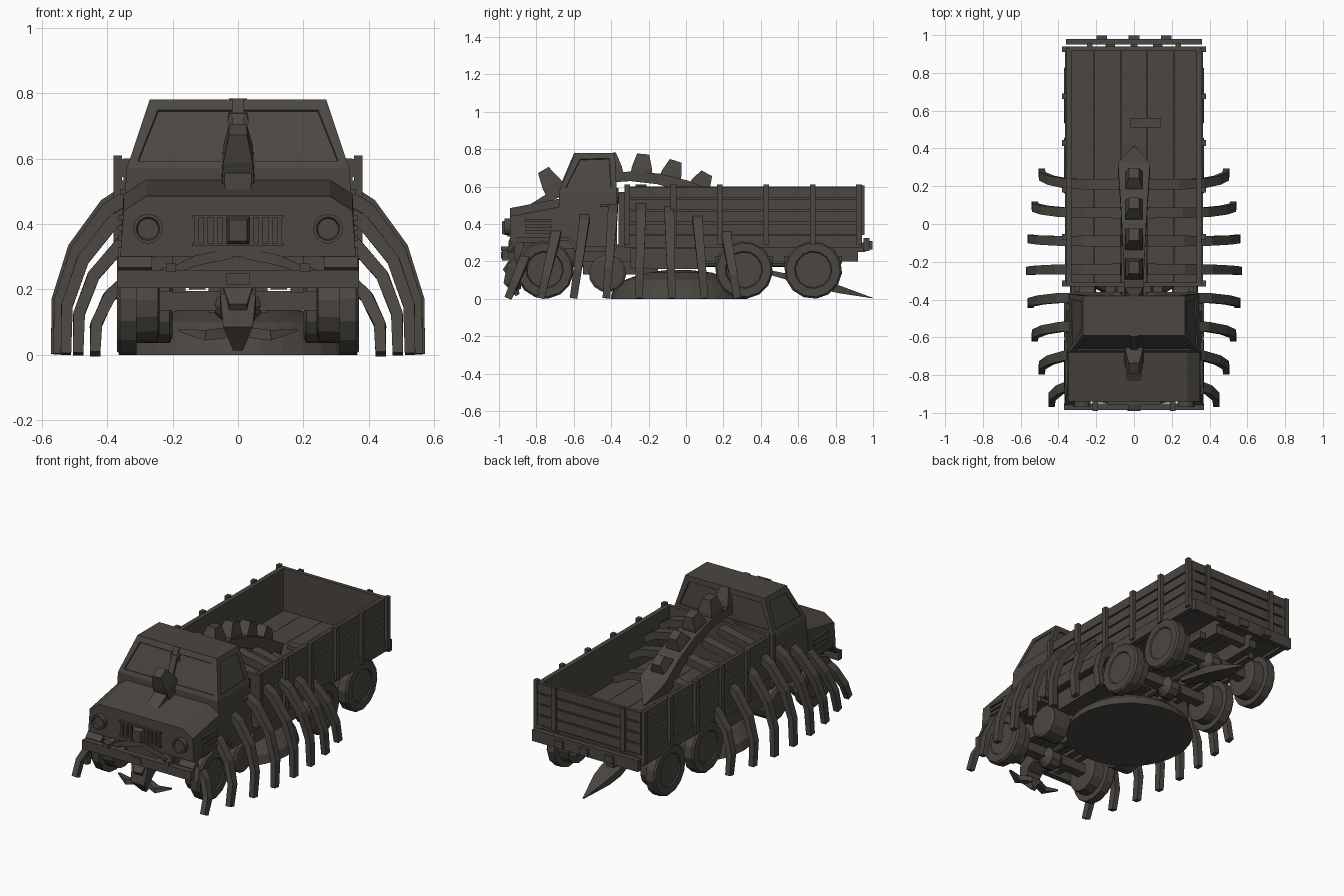
import bpy, bmesh, math
from mathutils import Vector

default_cube = bpy.data.objects.get("Cube")
if default_cube:
    bpy.data.objects.remove(default_cube)

BROWN = (.07, .062, .053, 1)
material = bpy.data.materials.new("dark weathered brown")
material.use_nodes = True
material.diffuse_color = BROWN
shader = material.node_tree.nodes["Principled BSDF"]
shader.inputs["Base Color"].default_value = BROWN
shader.inputs["Roughness"].default_value = .9

# Main dimensions shared by several parts
SIDES = ((1, "left"), (-1, "right"))
ACROSS, ALONG = Vector((1, 0, 0)), Vector((0, 1, 0))
HALF_WIDTH = .36
BED_FRONT, BED_BACK, BED_FLOOR, BED_RIM = -.33, .94, .34, .6
CAB_FRONT, CAB_BACK, CAB_SILL, CAB_WAIST, CAB_ROOF = -.68, -.37, .27, .57, .78
NOSE = -.94
TYRE = .155
AXLES = {"front": -.755, "middle": .31, "rear": .68}


def loft(name, rings, recess=None):
    """Skin a list of equal rings and close both ends."""
    bm = bmesh.new()
    verts = [[bm.verts.new(p) for p in ring] for ring in rings]
    count = len(verts[0])
    for low, high in zip(verts, verts[1:]):
        for i in range(count):
            j = (i + 1) % count
            bm.faces.new((low[i], low[j], high[j], high[i]))
    bm.faces.new(verts[0])
    bm.faces.new(verts[-1])
    bmesh.ops.recalc_face_normals(bm, faces=bm.faces)
    if recess:
        panes = [f for f in bm.faces if recess(f)]
        bmesh.ops.inset_individual(bm, faces=panes, thickness=.042)
        bmesh.ops.inset_individual(bm, faces=panes, thickness=.003, depth=-.007)
    mesh = bpy.data.meshes.new(name)
    bm.to_mesh(mesh)
    bm.free()
    mesh.materials.append(material)
    part = bpy.data.objects.new(name, mesh)
    bpy.context.collection.objects.link(part)


def rect(half, y_front, y_back, z):
    return [(-half, y_front, z), (half, y_front, z), (half, y_back, z), (-half, y_back, z)]


def box(name, x_min, x_max, y_min, y_max, bottom, top):
    loft(name, [[(x_min, y_min, z), (x_max, y_min, z), (x_max, y_max, z), (x_min, y_max, z)]
                for z in (bottom, top)])


def middle(name, half, *extent):
    box(name, -half, half, *extent)


def pair(name, inner, outer, *extent):
    for s, side in SIDES:
        box(f"{name}_{side}", s * inner, s * outer, *extent)


def lathe(name, centre, axis, profile, sides=14):
    """Turn a profile of (offset, radius) around an axis."""
    axis = Vector(axis)
    u = axis.orthogonal().normalized()
    v = axis.cross(u)
    rings = []
    for offset, radius in profile:
        angles = [math.tau * i / sides for i in range(sides)]
        rings.append([Vector(centre) + axis * offset
                      + (u * math.cos(a) + v * math.sin(a)) * radius for a in angles])
    loft(name, rings)


def sweep(name, path, widths, across, flatness=.8):
    """Carry a rectangular section along a path, with one half width per point."""
    path = [Vector(p) for p in path]
    rings = []
    for i, (p, width) in enumerate(zip(path, widths)):
        tangent = (path[min(i + 1, len(path) - 1)] - path[max(i - 1, 0)]).normalized()
        b = (across - tangent * across.dot(tangent)).normalized() * width
        n = tangent.cross(b) * flatness
        rings.append([p + b + n, p - b + n, p - b - n, p + b - n])
    loft(name, rings)


# Chassis, axles and running gear
pair("chassis_rail", .1, .15, -.92, .92, .2, .29)
for i in range(5):
    y = -.65 + i * .37
    middle(f"cross_member_{i}", .12, y, y + .05, .23, .28)
lathe("drive_shaft", (0, 0, .19), ALONG, [(-.7, .02), (.7, .02)], 8)
middle("gearbox", .09, -.55, -.15, .13, .29)
tyre_profile = [(-.06, .09), (-.055, .115), (.01, .12), (.01, TYRE), (.06, TYRE), (.07, .145),
                (.07, .1), (.063, .095)]
for label, y in AXLES.items():
    centre = Vector((0, y, TYRE))
    middle(f"{label}_axle", .28, y - .03, y + .03, .135, .195)
    lathe(f"{label}_differential", centre, ACROSS,
          [(-.07, .03), (-.03, .065), (.03, .065), (.07, .03)], 10)
    pair(f"{label}_leaf_spring", .16, .2, y - TYRE, y + TYRE, .19, .23)
    for s, side in SIDES:
        lathe(f"{label}_wheel_{side}", centre + ACROSS * s * .3, ACROSS * s, tyre_profile)
for s, side in SIDES:
    lathe(f"round_tank_{side}", (s * .27, -.42, .135), ACROSS * s,
          [(-.07, .08), (-.06, .1), (.06, .1), (.07, .085)])
pair("tool_box", .18, .32, -.3, .1, .16, CAB_SILL)

# Cab with recessed windows
loft("cab", [rect(HALF_WIDTH, CAB_FRONT, CAB_BACK, CAB_SILL),
             rect(.34, CAB_FRONT, CAB_BACK, CAB_WAIST),
             rect(.27, -.59, -.38, CAB_ROOF)],
     lambda f: f.calc_center_median().z > CAB_WAIST and abs(f.normal.z) < .8)
sweep("windshield_post", [(0, CAB_FRONT, CAB_WAIST), (0, -.59, CAB_ROOF)], (.018, .018), ACROSS, .4)
pair("cab_step", .28, .37, -.6, -.4, .25, .28)
pair("door_handle", .34, HALF_WIDTH, -.46, -.42, .49, .505)
pair("exhaust_pipe", .285, .315, -.36, BED_FRONT, .28, CAB_WAIST)


# Hood, fenders and nose
def hood_section(y, crown):
    right = [(-HALF_WIDTH, y, .3), (-.35, y, crown - .045), (-.28, y, crown)]
    return right + [(-x, y, z) for x, y, z in reversed(right)]


loft("hood", [hood_section(CAB_FRONT, .535), hood_section(NOSE, .485)])
middle("engine_block", .2, -.92, -.6, .22, .32)
for s, side in SIDES:
    x = s * .315
    sweep(f"wheel_arch_{side}", [(x, -.95, .26), (x, -.9, .32), (x, -.63, .32), (x, -.56, .25)],
          [.052] * 4, ACROSS, .2)
    lathe(f"headlight_{side}", (s * .275, NOSE, .385), -ALONG,
          [(0, .045), (.03, .045), (.03, .036), (.02, .032)], 16)
for i in range(3):
    z = .35 + i * .03
    pair(f"hood_vent_{i}", .34, .366, -.86, -.72, z, z + .016)
pair("tow_hook", .19, .22, -.99, NOSE, .255, .28)
for i in range(5):
    x = .007 + i * .028
    pair(f"grille_bar_{i}", x, x + .014, -.955, NOSE, BED_FLOOR, .42)
for label, z in (("lower", .333), ("upper", .42)):
    middle(f"grille_frame_{label}", .14, -.955, NOSE, z, z + .008)
middle("front_bumper", .37, -.985, -.95, .205, .26)
middle("number_plate", .035, -.99, -.98, .215, .25)
pair("bumper_bracket", .11, .15, -.96, -.88, .21, .26)

# Cargo bed with planked floor, slatted walls and posts
for i in range(5):
    x = -.35 + i * .14
    box(f"floor_plank_{i}", x + .001, x + .139, BED_FRONT, BED_BACK, .325, BED_FLOOR)
middle("bed_underframe", .34, BED_FRONT, .92, .29, .327)
pair("bed_side_rail", .33, .365, BED_FRONT, BED_BACK, .275, BED_FLOOR)
pair("side_panel", .33, .343, BED_FRONT, BED_BACK, BED_FLOOR, BED_RIM)
middle("tailgate_panel", .35, BED_BACK - .025, BED_BACK - .01, BED_FLOOR, BED_RIM)
middle("headboard_panel", .35, BED_FRONT, BED_FRONT + .02, BED_FLOOR, BED_RIM)
for i in range(4):
    z = BED_FLOOR + .005 + i * .066
    pair(f"side_board_{i}", .34, HALF_WIDTH, BED_FRONT, BED_BACK - .01, z, z + .056)
    middle(f"tailgate_board_{i}", .35, BED_BACK - .012, BED_BACK, z, z + .056)
for i in range(6):
    y = BED_FRONT + i * .248
    pair(f"side_post_{i}", .355, .38, y, y + .03, .29, BED_RIM + .01)
pair("tailgate_post", .22, .25, BED_BACK, BED_BACK + .015, BED_FLOOR, BED_RIM + .005)
box("floor_latch", -.02, .14, .51, .56, BED_FLOOR, BED_FLOOR + .025)
middle("rear_bumper", HALF_WIDTH, .95, .98, .255, .325)
middle("rear_centre_lamp", .028, .975, .997, .265, .31)
pair("rear_lamp", .142, .198, .975, .997, .265, .31)
pair("rear_bumper_bracket", .1, .15, .9, .96, .25, .3)


# Spine arching through the vehicle, with a pointed tail
def spine_point(y):
    return Vector((0, y, .655 - .6 * (y + .3) ** 2))


sweep("spine", [spine_point(-.9 + i * .15) for i in range(9)] + [spine_point(.41)],
      [.04 + .0007 * i ** 2 for i in range(9)] + [.005], ACROSS, .5)
sweep("tail", [(0, .45, .14), (0, .72, .075), (0, .82, .05), (0, .998, .004)],
      (.03, .06, .05, .004), ACROSS, .4)


def spike(name, base, direction, length):
    d = direction.normalized()
    sweep(name, [base - d * .02, base + d * length * .4, base + d * length],
          (.05, .045, .027), ACROSS, 1.2)


# Vertebra spikes and rib pairs, largest in the middle of the row
for i in range(8):
    root = -.84 + i * .15
    tip = root * 1.17 + .03
    if i:
        spike(f"vertebra_spike_{i}", spine_point(root), Vector((0, 1.5 * (root + .3), 1)),
              .11 - .05 * root)
    reach = .56 - .0075 * (i - 4) ** 2
    height = .49 - .014 * (i - 4) ** 2
    for s, side in SIDES:
        path = []
        for step in range(6):
            a = 1.5 - step * .3285
            z = max(.003, height * (.15 + 1.05 * math.sin(a)))
            y = root + (tip - root) * max(0, 1 - z / height)
            path.append((s * reach * math.cos(a) ** .8, y, z))
        sweep(f"rib_{i}_{side}", path, [.03 - .002 * step for step in range(6)], ALONG)

# Head and neck at the front
spike("grille_spike", Vector((0, -.87, .38)), -ALONG, .115)
spike("jaw_spike", Vector((0, -.88, .19)), Vector((0, -.8, -.6)), .1)
sweep("head", [(0, -.86, .2), (0, -.92, .16), (0, NOSE, .09), (0, -.9, .02)],
      (.05, .055, .045, .015), ACROSS, .8)
for s, side in SIDES:
    sweep(f"mandible_{side}", [(s * .02, -.9, .07), (s * .1, -.93, .06), (s * .18, -.9, .075)],
          (.02, .02, .005), ALONG)
    sweep(f"neck_rib_{side}", [(s * .02, -.92, .31), (s * .12, -.93, .29), (s * .21, -.93, .255)],
          (.02, .02, .012), ALONG)

# Low round mound beneath the vehicle
lathe("ground_mound", (0, -.04, 0), (0, 0, 1),
      [(0, .365), (.05, .35), (.1, .29), (.14, .18), (.155, .05)], 32)
